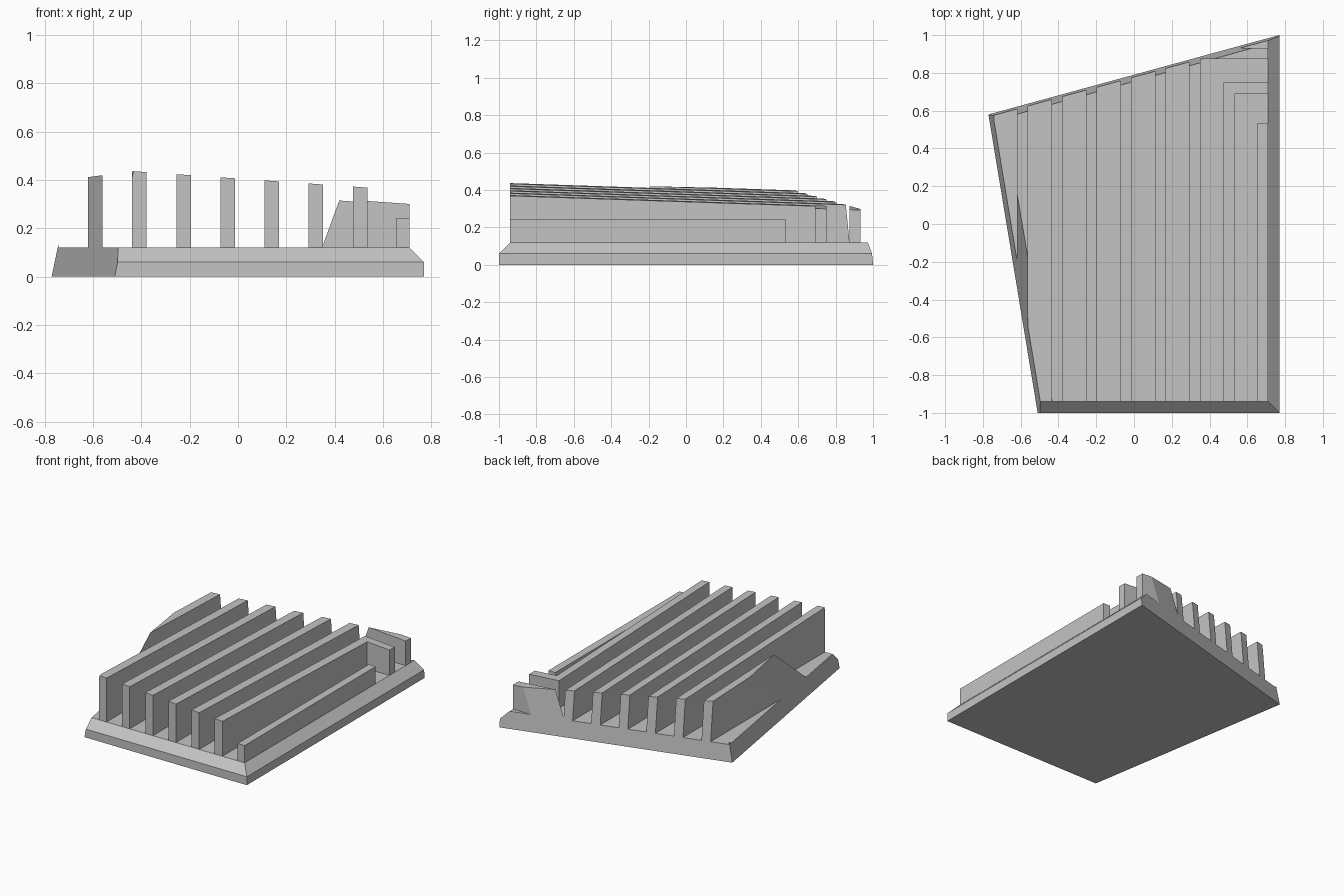
import bpy, bmesh
from mathutils import Vector

if "Cube" in bpy.data.objects:
    bpy.data.objects.remove(bpy.data.objects["Cube"], do_unlink=True)

GREY = (0.55, 0.55, 0.55, 1)
metal = bpy.data.materials.new("plain grey")
metal.use_nodes = True
metal.diffuse_color = GREY
metal.node_tree.nodes["Principled BSDF"].inputs["Base Color"].default_value = GREY

DECK = 0.12      # top of the slab
THICK = 0.06     # fin thickness
FRONT = -0.94    # front end of the fins
RIM = 0.71       # left-hand limit of the fins

# Sloping outer sides, as (point, outward normal)
SIDE_CUT = ((-0.51, -1, 0), (-1, -0.165, 0.2))
BACK_CUT = ((-0.77, 0.58, 0), (-0.273, 1, 0.1))
FRONT_CHAMFER = ((0, -1, 0.06), (0, -1, 1))
LEFT_CHAMFER = ((0.77, 0, 0.06), (1, 0, 1))


def roof(x, y):
    """Height of the gently falling plane shared by the fin tops."""
    return 0.406 - 0.07 * x - 0.034 * (y - FRONT)


def prism(name, outline, bottom, top, cuts=(SIDE_CUT, BACK_CUT)):
    """Extrude an outline up to a top surface, then trim it by planes."""
    bm = bmesh.new()
    face = bm.faces.new([bm.verts.new((x, y, bottom)) for x, y in outline])
    raised = bmesh.ops.extrude_face_region(bm, geom=[face], use_keep_orig=True)
    for v in raised["geom"]:
        if isinstance(v, bmesh.types.BMVert):
            v.co.z = top(v.co.x, v.co.y)
    for point, normal in cuts:
        cut = bmesh.ops.bisect_plane(
            bm, geom=bm.verts[:] + bm.edges[:] + bm.faces[:], dist=1e-5,
            plane_co=point, plane_no=Vector(normal).normalized(), clear_outer=True)
        edges = [e for e in cut["geom_cut"]
                 if isinstance(e, bmesh.types.BMEdge) and e.is_boundary]
        if edges:
            bmesh.ops.holes_fill(bm, edges=edges, sides=0)
    bmesh.ops.recalc_face_normals(bm, faces=bm.faces[:])
    mesh = bpy.data.meshes.new(name)
    bm.to_mesh(mesh)
    bm.free()
    mesh.materials.append(metal)
    obj = bpy.data.objects.new(name, mesh)
    bpy.context.collection.objects.link(obj)
    return obj


def rect(x0, x1, y0, y1):
    return [(x0, y0), (x1, y0), (x1, y1), (x0, y1)]


# Slab with bevelled front and left rims
prism("base_slab", rect(-0.9, 0.77, -1, 1.1), 0, lambda x, y: DECK,
      (SIDE_CUT, BACK_CUT, FRONT_CHAMFER, LEFT_CHAMFER))

# Evenly spaced long fins, the first one trimmed to a corner tip
for i in range(7):
    x = -0.8025 + 0.1825 * i
    prism(f"long_fin_{i + 1}", rect(x, x + THICK, FRONT, 1), DECK, roof)

# Detached cross piece at the back corner
prism("back_cross_fin", rect(0.3, RIM, 0.873, 0.933), DECK, roof)

# Fin that turns the corner
x, y = 0.475, 0.75
prism("corner_fin", [(x, FRONT), (x + THICK, FRONT), (x + THICK, y - THICK),
                     (RIM, y - THICK), (RIM, y), (x, y)], DECK, roof, ())

# Low fin by the left rim
prism("low_fin", rect(0.655, RIM, FRONT, 0.535), DECK, lambda x, y: 0.243, ())
